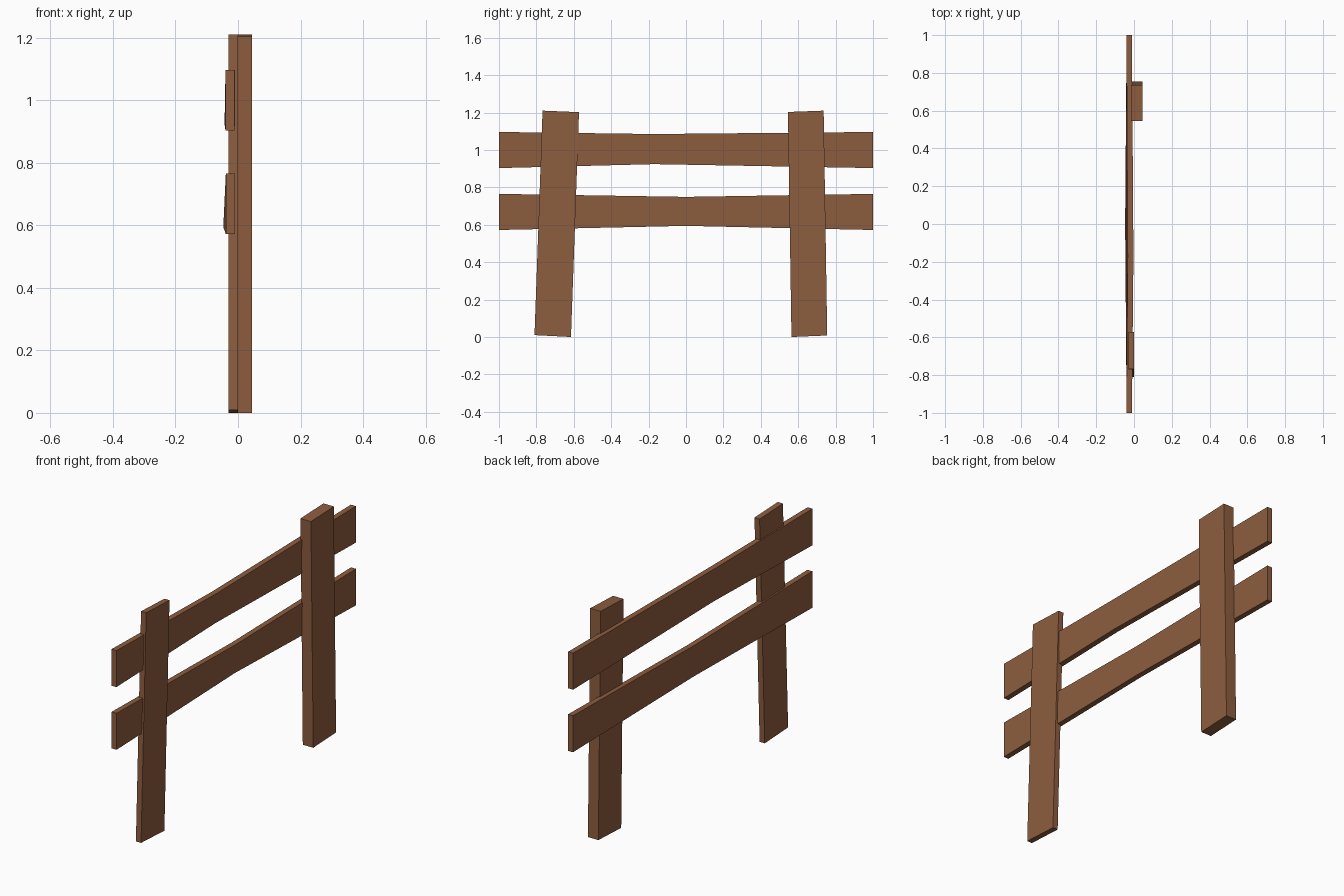
import bpy, bmesh

if "Cube" in bpy.data.objects:
    bpy.data.objects.remove(bpy.data.objects["Cube"])

wood = bpy.data.materials.new("brown_wood")
wood.diffuse_color = (0.27, 0.11, 0.05, 1)
wood.use_nodes = True
wood.node_tree.nodes["Principled BSDF"].inputs["Base Color"].default_value = wood.diffuse_color


def loft(name, sections):
    """Skin a closed solid through matching four-point sections."""
    bm = bmesh.new()
    rings = [[bm.verts.new(p) for p in s] for s in sections]
    for a, b in zip(rings, rings[1:]):
        for i in range(4):
            j = (i + 1) % 4
            bm.faces.new((a[i], a[j], b[j], b[i]))
    bm.faces.new(rings[0])
    bm.faces.new(rings[-1])
    bmesh.ops.recalc_face_normals(bm, faces=bm.faces)
    mesh = bpy.data.meshes.new(name)
    bm.to_mesh(mesh)
    bm.free()
    mesh.materials.append(wood)
    obj = bpy.data.objects.new(name, mesh)
    bpy.context.collection.objects.link(obj)


def post(name, x0, x1, outline):
    """Leaning board: a y-z outline extruded along x."""
    loft(name, [[(x, y, z) for y, z in outline] for x in (x0, x1)])


def rail(name, stations):
    """Board along y; each station is y, bottom z, top z, bottom x, top x, thickness."""
    loft(name, [[(xb, y, zb), (xb + t, y, zb), (xt + t, y, zt), (xt, y, zt)]
                for y, zb, zt, xb, xt, t in stations])


# Upright posts, one thin and one thick
post("left_post", -0.03, 0.0,
     [(-0.81, 0.01), (-0.615, 0.0), (-0.572, 1.202), (-0.767, 1.21)])
post("right_post", -0.016, 0.045,
     [(0.564, 0.0), (0.755, 0.008), (0.736, 1.21), (0.545, 1.203)])

# Horizontal rails, pinched and twisted slightly in the middle
rail("upper_rail", [(-1, 0.903, 1.096, -0.04, -0.04, 0.029),
                    (-0.17, 0.924, 1.085, -0.043, -0.033, 0.03),
                    (1, 0.903, 1.096, -0.04, -0.04, 0.029)])
rail("lower_rail", [(-1, 0.572, 0.765, -0.039, -0.039, 0.029),
                    (0, 0.594, 0.749, -0.047, -0.038, 0.029),
                    (1, 0.572, 0.765, -0.039, -0.039, 0.029)])
